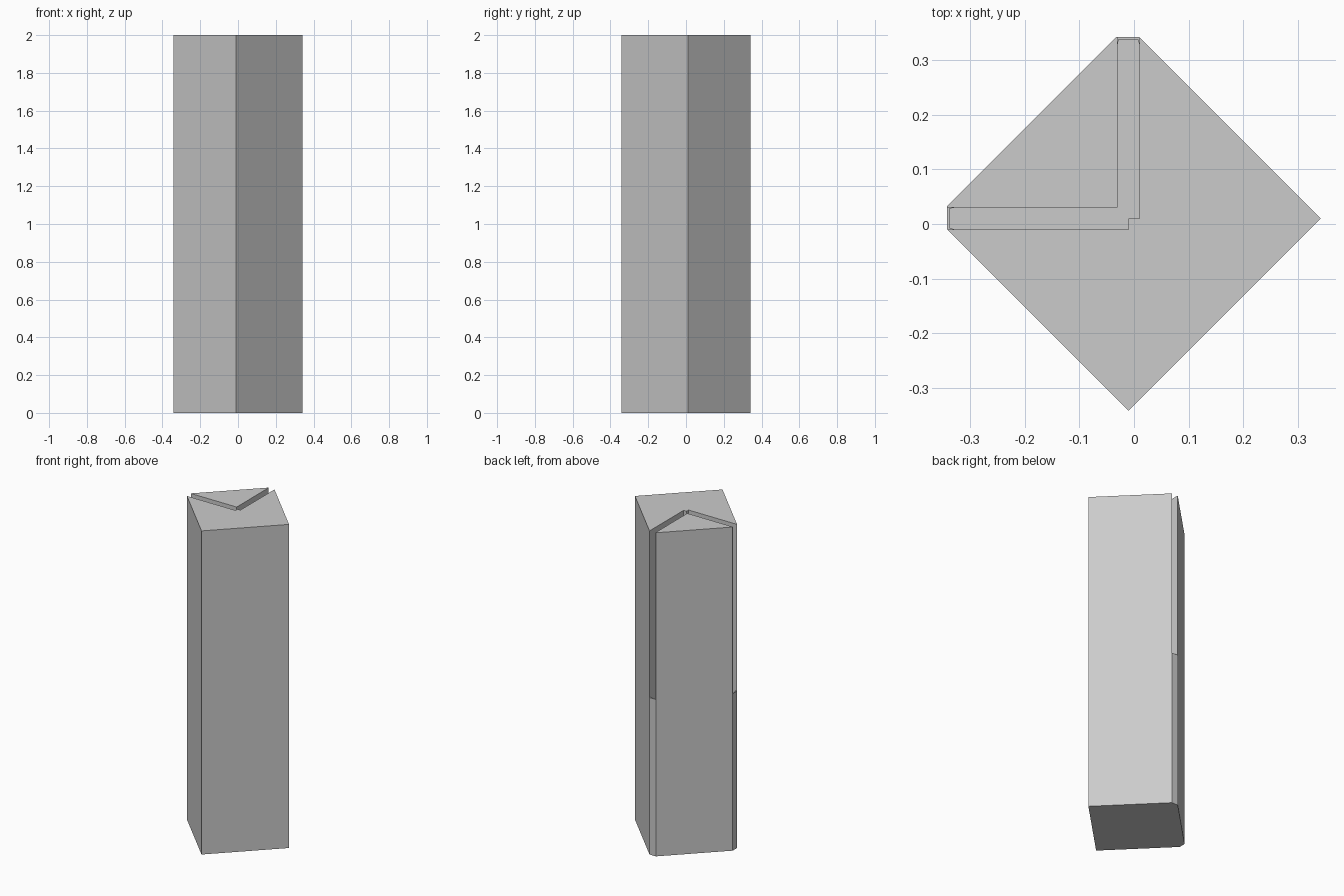
import bpy
import bmesh

cube = bpy.data.objects.get("Cube")
if cube:
    bpy.data.objects.remove(cube, do_unlink=True)

grey = bpy.data.materials.new("plain grey")
grey.use_nodes = True
COLOUR = (0.6, 0.6, 0.6, 1)
grey.diffuse_color = COLOUR
grey.node_tree.nodes["Principled BSDF"].inputs["Base Color"].default_value = COLOUR

R = 0.342          # half width of the post
FLOOR = 0.02       # bottom of the pocket
STOP = 0.97        # top of the closed corners


def mirrored(half):
    """Complete an outline by mirroring it across the line y = -x."""
    return half + [(-y, -x) for x, y in reversed(half)]


def prism(name, outline, z0, z1):
    bm = bmesh.new()
    face = bm.faces.new([bm.verts.new((x, y, z0)) for x, y in outline])
    top = bmesh.ops.extrude_face_region(bm, geom=[face])["geom"]
    verts = [v for v in top if isinstance(v, bmesh.types.BMVert)]
    bmesh.ops.translate(bm, verts=verts, vec=(0, 0, z1 - z0))
    bmesh.ops.recalc_face_normals(bm, faces=bm.faces)
    mesh = bpy.data.meshes.new(name)
    bm.to_mesh(mesh)
    bm.free()
    obj = bpy.data.objects.new(name, mesh)
    bpy.context.collection.objects.link(obj)
    mesh.materials.append(grey)
    return obj


def carve(target, cutter):
    cutter.hide_render = True
    mod = target.modifiers.new("carve", "BOOLEAN")
    mod.operation = "DIFFERENCE"
    mod.solver = "EXACT"
    mod.object = cutter
    bpy.context.view_layer.objects.active = target
    bpy.ops.object.modifier_apply(modifier=mod.name)
    bpy.data.objects.remove(cutter, do_unlink=True)


# Square post standing on its diagonal, with two blunted corners
post = prism("slotted_post", mirrored([(-R, 0.033), (-R, -0.01), (-0.01, -R)]), 0, 2)

# Angled slot, open at both blunted corners in the upper half
elbow = [(-0.01, -0.01), (-0.01, 0.01)]
slot = mirrored([(-0.03, 0.03), (-0.4, 0.03), (-0.4, -0.01)] + elbow)
# The mirrored outline repeats the inner corner, so drop its duplicate
slot = list(dict.fromkeys(slot))
carve(post, prism("upper_slot_cutter", slot, STOP, 2.1))

# Pocket continuing below, closed by thin walls at the corners
pocket = mirrored([(-0.03, 0.03), (-0.328, 0.03), (-0.338, 0.028),
                   (-0.338, -0.007), (-0.328, -0.01)] + elbow)
pocket = list(dict.fromkeys(pocket))
carve(post, prism("lower_pocket_cutter", pocket, FLOOR, STOP + 0.1))
